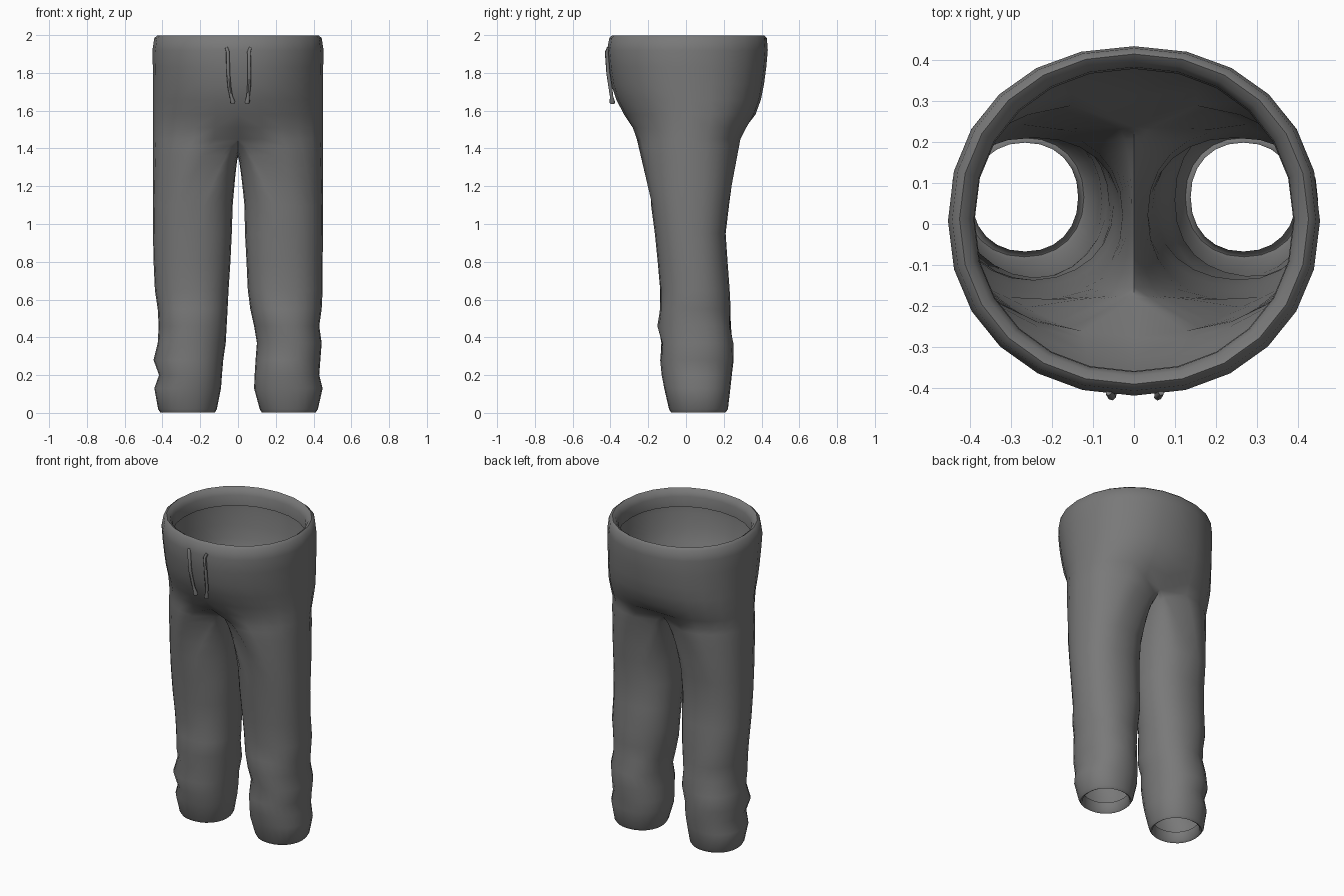
import bpy, bmesh, math
from mathutils import Vector

if "Cube" in bpy.data.objects:
    bpy.data.objects.remove(bpy.data.objects["Cube"])

M = 12  # segments in each half loop

def material(name, v):
    m = bpy.data.materials.new(name)
    m.diffuse_color = (v, v, v, 1)
    m.use_nodes = True
    m.node_tree.nodes["Principled BSDF"].inputs["Base Color"].default_value = m.diffuse_color
    return m

cloth = material("grey cloth", 0.19)
cord = material("grey cord", 0.19)

# Hips: z, front y, back y, half width, front and back squareness, pull of the centre to the crotch
HIPS = [
    (1.89, -0.358, 0.378, 0.388, 0.95, 0.95, 0), (1.955, -0.36, 0.382, 0.39, 0.95, 0.95, 0),
    (1.985, -0.37, 0.395, 0.405, 0.95, 0.95, 0), (1.999, -0.39, 0.414, 0.425, 0.95, 0.95, 0),
    (1.985, -0.406, 0.428, 0.443, 0.95, 0.93, 0), (1.92, -0.418, 0.433, 0.453, 0.95, 0.93, 0),
    (1.83, -0.41, 0.425, 0.451, 0.97, 0.9, 0), (1.74, -0.396, 0.413, 0.45, 1, 0.88, 0),
    (1.66, -0.37, 0.397, 0.449, 1, 0.86, 0), (1.58, -0.328, 0.368, 0.449, 1, 0.83, 0),
    (1.51, -0.293, 0.328, 0.449, 0.97, 0.81, 0.05), (1.45, -0.275, 0.297, 0.449, 0.94, 0.8, 0.27),
]
# Legs: z, front y, back y, then inner and outer x of left leg, of right leg
LEGS = [
    (1.1, -0.185, 0.228, 0.028, 0.45, 0.034, 0.45),
    (0.95, -0.165, 0.21, 0.033, 0.45, 0.037, 0.45),
    (0.8, -0.15, 0.22, 0.04, 0.447, 0.045, 0.448),
    (0.65, -0.135, 0.232, 0.05, 0.44, 0.052, 0.448),
    (0.55, -0.14, 0.233, 0.055, 0.425, 0.065, 0.443),
    (0.46, -0.147, 0.236, 0.06, 0.42, 0.085, 0.43),
    (0.37, -0.127, 0.25, 0.065, 0.425, 0.1, 0.443),
    (0.28, -0.138, 0.25, 0.078, 0.447, 0.093, 0.436),
    (0.2, -0.128, 0.243, 0.085, 0.418, 0.088, 0.43),
    (0.13, -0.115, 0.235, 0.09, 0.443, 0.085, 0.448),
    (0.02, -0.09, 0.222, 0.112, 0.423, 0.115, 0.423),
    (0.003, -0.08, 0.21, 0.122, 0.412, 0.125, 0.412),
    (0.01, -0.07, 0.2, 0.133, 0.4, 0.135, 0.4),
    (0.07, -0.067, 0.198, 0.136, 0.395, 0.138, 0.395),
]

def spow(v, e):
    return math.copysign(abs(v) ** e, v)

def arc(cx, rx, f, b, z, inner=False, ef=0.92, eb=0.92):
    """Half loop from front to back, bulging outward or inward."""
    pts = []
    for i in range(M + 1):
        a = math.pi * i / M
        e = ef if i < M / 2 else eb
        x = rx * spow(math.sin(a), e) if 0 < i < M else 0
        y = (f + b) / 2 - (b - f) / 2 * spow(math.cos(a), e)
        pts.append(Vector((cx - x if inner else cx + x, y, z)))
    return pts

def hip_arc(z, f, b, w, ef, eb, pull):
    """Hip half loop, drawn in at the centre line above the crotch."""
    pts = arc(0, w, f, b, z, ef=ef, eb=eb)
    for p in pts:
        p.y += (0.07 - p.y) * pull * math.exp(-(p.x / 0.075) ** 2)
    return pts

def crotch_curve(f, b, z):
    """Saddle between the legs, on the centre plane."""
    pts = []
    for i in range(M + 1):
        y = (f + b) / 2 - (b - f) / 2 * math.cos(math.pi * i / M)
        d = (y - 0.07) / ((0.07 - f) if y < 0.07 else (b - 0.07))
        pts.append(Vector((0, y, 1.355 + (z - 1.355) * abs(d) ** 1.8)))
    return pts

def wrinkle(p, side):
    """Soft cloth folds around the knee and shin."""
    k = math.exp(-((p.z - 0.45) / 0.2) ** 2)
    p.y += 0.005 * k * math.sin(26 * p.z + 22 * side * p.x)
    return p

def loft(bm, rows, closed):
    vr = [[bm.verts.new(p) for p in r] for r in rows]
    for a, b in zip(vr, vr[1:]):
        n = len(a)
        for i in range(n if closed else n - 1):
            j = (i + 1) % n
            bm.faces.new((a[i], a[j], b[j], b[i]))

bm = bmesh.new()
for side in (-1, 1):
    # Hip half with folded waistband
    hip = [hip_arc(*h) for h in HIPS]
    # Leg loops, blended from the split at the hips
    top_out = hip[-1]
    top_in = crotch_curve(top_out[0].y, top_out[-1].y, top_out[0].z)
    rows = []
    for n, r in enumerate(LEGS):
        z, f, b = r[:3]
        xi, xo = r[3:5] if side < 0 else r[5:7]
        c, rx = (xi + xo) / 2, (xo - xi) / 2
        eb = 0.86 if z > 0.9 else 0.92
        out, inn = arc(c, rx, f, b, z, eb=eb), arc(c, rx, f, b, z, True)
        if n == 0:
            for t in (0, 0.1, 0.25, 0.45, 0.7):
                s = t ** 0.75
                def mix(p, q):
                    v = p.lerp(q, t)
                    v.x = p.x + (q.x - p.x) * s
                    return v
                o = [mix(p, q) for p, q in zip(top_out, out)]
                i = [mix(p, q) for p, q in zip(top_in, inn)]
                rows.append(o + i[-2:0:-1])
        rows.append([wrinkle(p, side) for p in out + inn[-2:0:-1]])
    for r in hip + rows:
        for p in r:
            p.x *= side
    loft(bm, hip, False)
    loft(bm, rows, True)

bmesh.ops.remove_doubles(bm, verts=bm.verts, dist=0.0005)
bmesh.ops.recalc_face_normals(bm, faces=bm.faces)
# Make sure the outside faces outward
bm.faces.ensure_lookup_table()
probe = max(bm.faces, key=lambda q: q.calc_center_median().x)
if probe.normal.x < 0:
    bmesh.ops.reverse_faces(bm, faces=bm.faces)
me = bpy.data.meshes.new("trousers")
bm.to_mesh(me)
bm.free()
me.materials.append(cloth)
trousers = bpy.data.objects.new("trousers", me)
bpy.context.collection.objects.link(trousers)

# Drawstrings with thicker tips
def drawstring(name, path):
    cu = bpy.data.curves.new(name, 'CURVE')
    cu.dimensions = '3D'
    cu.bevel_depth = 0.01
    cu.bevel_resolution = 1
    cu.use_fill_caps = True
    sp = cu.splines.new('POLY')
    sp.points.add(len(path) - 1)
    for p, (x, y, z, r) in zip(sp.points, path):
        p.co = (x, y, z, 1)
        p.radius = r
    ob = bpy.data.objects.new(name, cu)
    bpy.context.collection.objects.link(ob)
    cu.materials.append(cord)
    return ob

strings = [
    drawstring("left_drawstring", [
        (-0.062, -0.41, 1.935, 0.8), (-0.054, -0.42, 1.91, 1), (-0.052, -0.412, 1.8, 1),
        (-0.045, -0.4, 1.72, 1), (-0.036, -0.394, 1.675, 0.9), (-0.028, -0.39, 1.645, 1.5),
        (-0.026, -0.39, 1.637, 1.2)]),
    drawstring("right_drawstring", [
        (0.066, -0.41, 1.935, 0.8), (0.058, -0.42, 1.91, 1), (0.06, -0.412, 1.8, 1),
        (0.058, -0.4, 1.72, 1), (0.053, -0.394, 1.675, 0.9), (0.049, -0.39, 1.645, 1.5),
        (0.048, -0.39, 1.637, 1.2)]),
]

bpy.ops.object.select_all(action='DESELECT')
for ob in strings + [trousers]:
    ob.select_set(True)
bpy.context.view_layer.objects.active = trousers
bpy.ops.object.convert(target='MESH')
bpy.ops.object.shade_smooth_by_angle(angle=math.radians(60))
